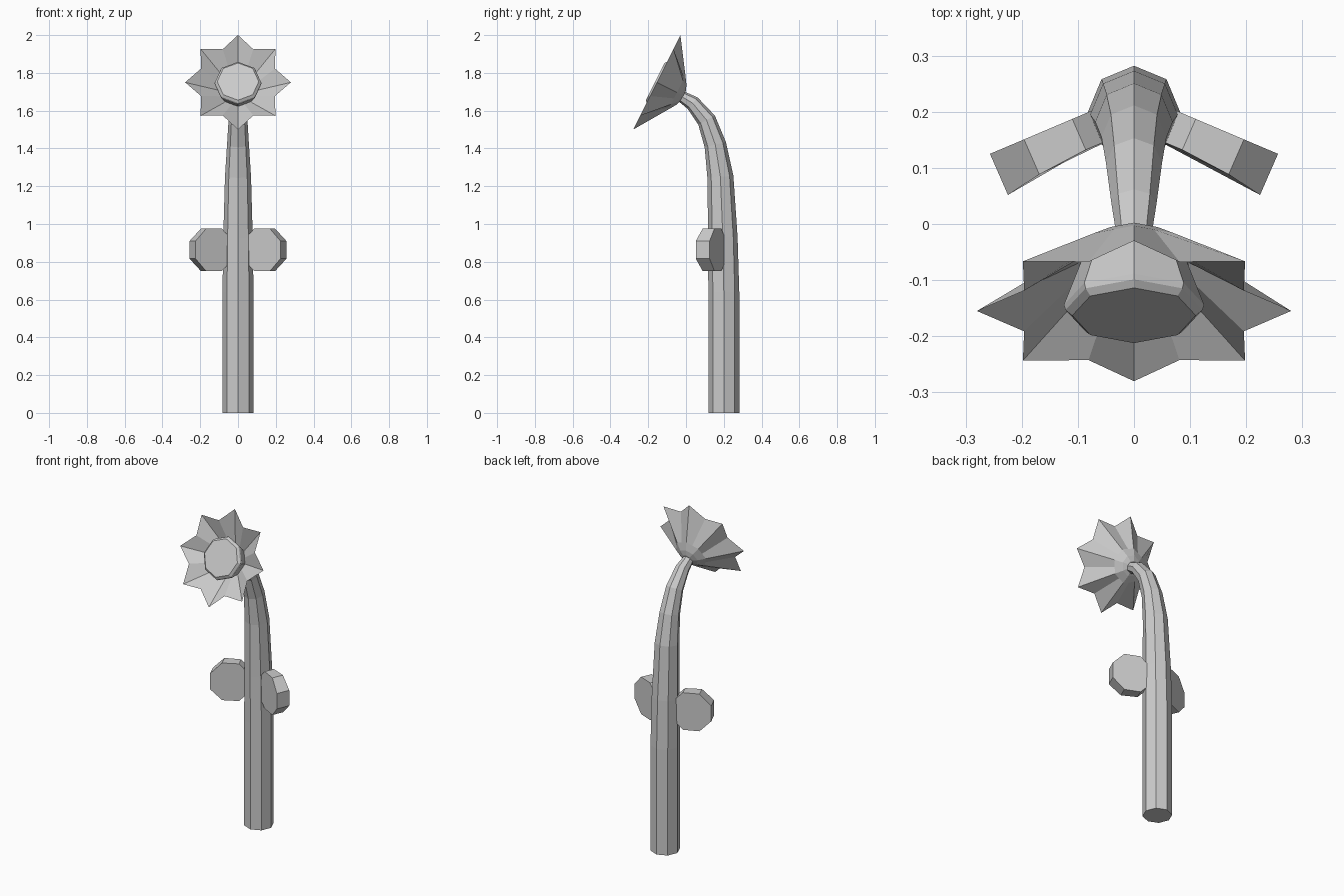
import bpy, bmesh, math
from mathutils import Vector

if "Cube" in bpy.data.objects:
    bpy.data.objects.remove(bpy.data.objects["Cube"])


def loft(name, rings, tip=None):
    """Skin a list of equal-length vertex rings and close both ends."""
    bm = bmesh.new()
    loops = [[bm.verts.new(p) for p in ring] for ring in rings]
    n = len(loops[0])
    for a, b in zip(loops, loops[1:]):
        for i in range(n):
            j = (i + 1) % n
            bm.faces.new((a[i], a[j], b[j], b[i]))
    bm.faces.new(loops[0])
    bm.faces.new(loops[-1])
    bmesh.ops.recalc_face_normals(bm, faces=bm.faces)
    mesh = bpy.data.meshes.new(name)
    bm.to_mesh(mesh)
    bm.free()
    obj = bpy.data.objects.new(name, mesh)
    bpy.context.collection.objects.link(obj)
    return obj


# Stem: octagon swept along a nodding path of (y, z, radius)
path = [(0.2, 0, .082), (0.2, 0.64, .082), (0.195, 0.93, .078),
        (0.182, 1.25, .069), (0.155, 1.42, .058), (0.109, 1.55, .050),
        (0.035, 1.64, .040), (-0.04, 1.685, .028)]
rings = []
for i, (y, z, r) in enumerate(path):
    p, q = path[max(i - 1, 0)], path[min(i + 1, len(path) - 1)]
    t = Vector((0, q[0] - p[0], q[1] - p[1])).normalized()
    if i < 2:
        t = Vector((0, 0, 1))
    n = Vector((0, t.z, -t.y))
    rings.append([Vector((0, y, z)) + n * r * math.cos(k * math.pi / 4)
                  + Vector((r * math.sin(k * math.pi / 4), 0, 0)) for k in range(8)])
loft("stem", rings)

# Flower head frame: tilted upward, facing the front
CENTRE = Vector((0, -0.155, 1.75))
BACK = Vector((0, 0.894, -0.447))
UP = Vector((0, 0.447, 0.894))
SIDE = Vector((1, 0, 0))


def head_ring(r, depth, valley=math.cos(math.pi / 8) , n=16):
    """Ring of alternating tip and valley points around the head axis."""
    pts = []
    for k in range(n):
        a = k * 2 * math.pi / n
        rad = r * valley if n == 16 and k % 2 else r
        pts.append(CENTRE + BACK * depth + (SIDE * math.sin(a) + UP * math.cos(a)) * rad)
    return pts


# Petals: eight-pointed cup with a thin shell
loft("petals", [head_ring(.03, .158), head_ring(.06, .146), head_ring(.10, .12),
                head_ring(.28, 0, .757), head_ring(.10, .095), head_ring(.05, .12)])

# Seed disc: octagonal, bevelled at the front and tapering back into the cup
loft("seed_disc", [head_ring(.09, .11, n=8), head_ring(.125, .012, n=8),
                   head_ring(.122, .002, n=8), head_ring(.11, -.009, n=8)])

# Leaves: upright thick octagons with a hollowed front face
ALONG = Vector((.92, -.39, 0))
FRONT = Vector((-.4, -.916, 0))
LEAF = Vector((.153, .169, .863))
outline = [(.122 * math.cos(a), .122 * math.sin(a))
           for a in [math.pi / 8 + k * math.pi / 4 for k in range(8)]]
back = [LEAF + ALONG * s + Vector((0, 0, h)) for s, h in outline]
front = [p + FRONT * (.08 if s > .1 else .068 if s > 0 else .06)
         for p, (s, h) in zip(back, outline)]
for name, m in (("right_leaf", 1), ("left_leaf", -1)):
    loft(name, [[Vector((p.x * m, p.y, p.z)) for p in ring] for ring in (back, front)])
